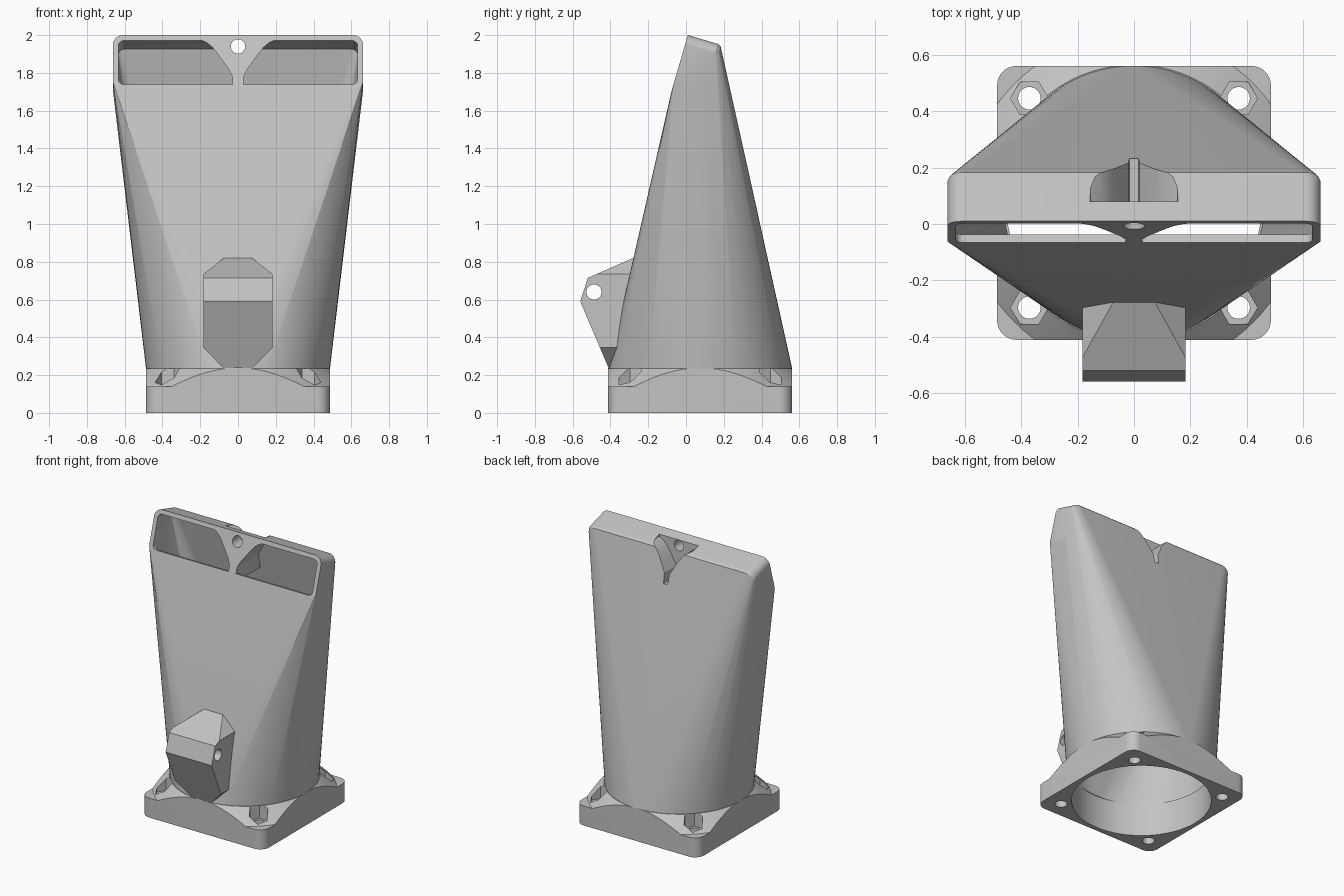
import bpy, bmesh
from math import sin, cos, pi, radians
from mathutils import Vector

if "Cube" in bpy.data.objects:
    bpy.data.objects.remove(bpy.data.objects["Cube"])

# Single plastic material
GREY = (0.55, 0.55, 0.55, 1)
plastic = bpy.data.materials.new("grey plastic")
plastic.use_nodes = True
plastic.diffuse_color = GREY
for node in plastic.node_tree.nodes:
    if node.type == 'BSDF_PRINCIPLED':
        node.inputs["Base Color"].default_value = GREY

CY = 0.075      # centre of the round inlet
R = 0.487       # inlet outer radius, also half the flange width
BORE = 0.455
NECK = 0.235    # height where the duct leaves the flange
WALL = 0.03


def finish(name, bm):
    bmesh.ops.recalc_face_normals(bm, faces=bm.faces[:])
    mesh = bpy.data.meshes.new(name)
    bm.to_mesh(mesh)
    bm.free()
    mesh.materials.append(plastic)
    obj = bpy.data.objects.new(name, mesh)
    bpy.context.collection.objects.link(obj)
    return obj


def loft(name, rings):
    """Closed solid through rings with equal point counts."""
    bm = bmesh.new()
    loops = [[bm.verts.new(p) for p in ring] for ring in rings]
    n = len(loops[0])
    for a, b in zip(loops, loops[1:]):
        for i in range(n):
            j = (i + 1) % n
            bm.faces.new((a[i], a[j], b[j], b[i]))
    bm.faces.new(loops[0][::-1])
    bm.faces.new(loops[-1])
    return finish(name, bm)


def hull(name, points):
    bm = bmesh.new()
    for p in points:
        bm.verts.new(p)
    res = bmesh.ops.convex_hull(bm, input=bm.verts[:])
    loose = [v for v in bm.verts if not v.link_faces]
    bmesh.ops.delete(bm, geom=loose, context='VERTS')
    return finish(name, bm)


def prism(name, outline, axis, lo, hi):
    place = {'X': lambda p, t: (t, p[0], p[1]),
             'Y': lambda p, t: (p[0], t, p[1]),
             'Z': lambda p, t: (p[0], p[1], t)}[axis]
    return loft(name, [[place(p, t) for p in outline] for t in (lo, hi)])


def disc(cx, cy, r, n=96):
    return [(cx + r * cos(2 * pi * i / n), cy + r * sin(2 * pi * i / n)) for i in range(n)]


def ring(r, z):
    return [(x, y, z) for x, y in disc(0, CY, r)]


def rounded_rect(hw, hh, r, steps=8):
    pts = []
    for q, (sx, sy) in enumerate(((1, 1), (-1, 1), (-1, -1), (1, -1))):
        for i in range(steps + 1):
            a = (q + i / steps) * pi / 2
            pts.append((sx * (hw - r) + r * cos(a), sy * (hh - r) + r * sin(a)))
    return pts


def mirrored(half):
    return half + [(-x, z) for x, z in reversed(half)]


def combine(obj, other, op='DIFFERENCE', keep=False):
    mod = obj.modifiers.new("bool", 'BOOLEAN')
    mod.operation, mod.solver, mod.object = op, 'EXACT', other
    dg = bpy.context.evaluated_depsgraph_get()
    mesh = bpy.data.meshes.new_from_object(obj.evaluated_get(dg))
    obj.modifiers.clear()
    obj.data = mesh
    if not keep:
        bpy.data.objects.remove(other)


# Tilted outlet frame: "up" lies in the mouth plane, "back" runs into the head
LIP, TOP = Vector((0, -0.075, 1.71)), Vector((0, 0.01, 2.0))
up = (TOP - LIP).normalized()
back = Vector((0, up.z, -up.y))
mid, half_h = (LIP + TOP) / 2, (TOP - LIP).length / 2


def mouth_ring(depth, inset, r=0.055):
    outline = rounded_rect(0.663 - inset, half_h - inset, r)
    return [mid + Vector((x, 0, 0)) + up * h + back * depth for x, h in outline]


# Duct shell: round inlet blended into the slanted slot outlet
duct = hull("duct", ring(R, NECK) + mouth_ring(0, 0) + mouth_ring(0.165, 0)
            + mouth_ring(0.183, 0.008) + mouth_ring(0.193, 0.027))

# Mounting bracket on the front, chamfered at top and bottom
bracket = prism("mounting_bracket",
                [(-0.41, 0.238), (-0.56, 0.59), (-0.52, 0.715), (-0.2, 0.855), (-0.2, 0.238)],
                'X', -0.183, 0.183)
combine(bracket, prism("chamfer_shape", mirrored(
    [(0.07, 0.23), (0.183, 0.345), (0.183, 0.735), (0.075, 0.82)]), 'Y', -0.8, 0), 'INTERSECT')
combine(bracket, prism("pivot_cutter", disc(-0.487, 0.64, 0.04, 32), 'X', -0.5, 0.5))
combine(bracket, duct, keep=True)

# Hollow inside, leaving the flared centre divider standing
core = hull("core", ring(BORE + 0.004, NECK - 0.04) + mouth_ring(WALL, WALL, 0.03)
            + mouth_ring(0.163, WALL, 0.03))
punch = loft("mouth_punch", [mouth_ring(-0.05, WALL, 0.03), mouth_ring(0.06, WALL, 0.03)])
divider = prism("divider", mirrored(
    [(0.03, 1.68), (0.03, 1.78), (0.05, 1.82), (0.1, 1.89), (0.135, 1.935),
     (0.165, 1.96), (0.2, 1.975), (0.2, 2.1)]), 'Y', -0.4, 0.5)
for cutter in (core, punch):
    combine(cutter, divider, keep=True)
bpy.data.objects.remove(divider)
combine(duct, core)
combine(duct, punch)

# Screw notch in the back of the divider, and its hole
combine(duct, prism("notch", mirrored(
    [(0.016, 1.72), (0.02, 1.79), (0.075, 1.89), (0.11, 1.935), (0.155, 1.965),
     (0.165, 2.1)]), 'Y', 0.08, 0.5))
combine(duct, prism("screw_cutter", disc(0, 1.94, 0.038, 32), 'Y', -0.3, 0.3))

# Square flange with a conical collar that falls to flat corners
flange = prism("flange", [(x, y + CY) for x, y in rounded_rect(R, R, 0.07)], 'Z', 0, NECK)
combine(flange, loft("collar_shape", [ring(0.9, -0.1), ring(0.9, 0.14), ring(0.6, 0.14),
                                      ring(0.491, NECK), ring(0.47, NECK + 0.02)]), 'INTERSECT')
combine(flange, prism("bore", disc(0, CY, BORE), 'Z', -0.1, 0.4))
for sx in (-1, 1):
    for sy in (-1, 1):
        x, y = sx * 0.372, CY + sy * 0.372
        combine(flange, prism("bolt_cutter", disc(x, y, 0.04, 32), 'Z', -0.1, 0.4))
        combine(flange, prism("nut_pocket", disc(x, y, 0.067, 6), 'Z', 0.132, 0.4))

# Smooth curved walls, crisp edges
bpy.ops.object.select_all(action='DESELECT')
for part in (duct, bracket, flange):
    part.select_set(True)
bpy.context.view_layer.objects.active = duct
bpy.ops.object.shade_smooth_by_angle(angle=radians(22))
